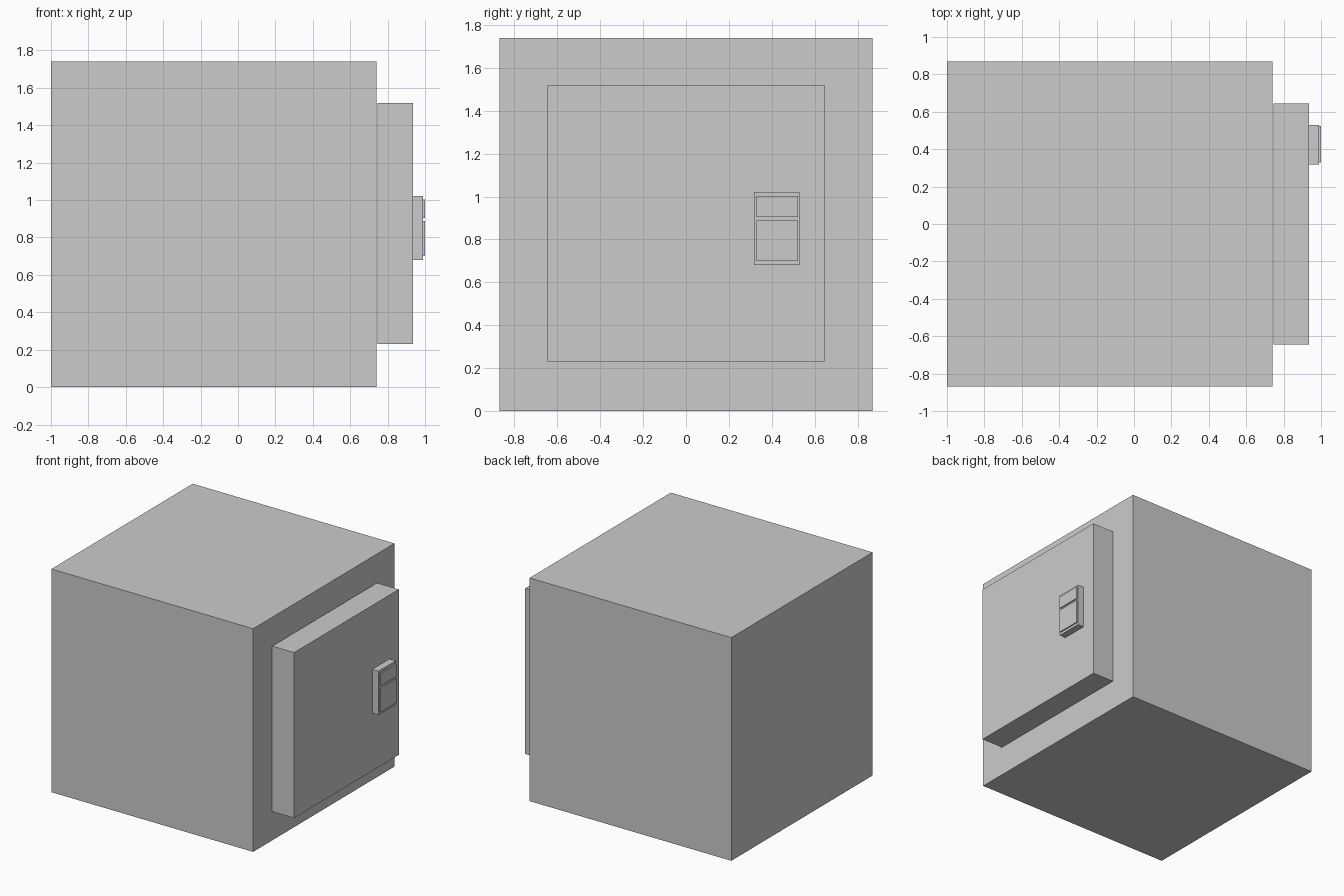
import bpy

if "Cube" in bpy.data.objects:
    bpy.data.objects.remove(bpy.data.objects["Cube"])


def box(name, x, y, z):
    """Axis-aligned box from (min, max) ranges."""
    ranges = (x, y, z)
    bpy.ops.mesh.primitive_cube_add(size=1, location=[(a + b) / 2 for a, b in ranges])
    ob = bpy.context.object
    ob.name = name
    ob.scale = [b - a for a, b in ranges]
    bpy.ops.object.transform_apply(location=False, rotation=False, scale=True)
    return ob


# Main cabinet of the safe
box("cabinet", (-1.0, 0.74), (-0.87, 0.87), (0.0, 1.74))

# Door slab, standing a hair clear of the cabinet
box("door", (0.747, 0.936), (-0.645, 0.645), (0.23, 1.52))

# Keypad housing with a raised display above a raised button panel
box("keypad_housing", (0.936, 0.99), (0.317, 0.53), (0.68, 1.022))
for name, z in (("display_panel", (0.905, 1.003)), ("button_panel", (0.70, 0.888))):
    box(name, (0.985, 1.0), (0.329, 0.523), z)
